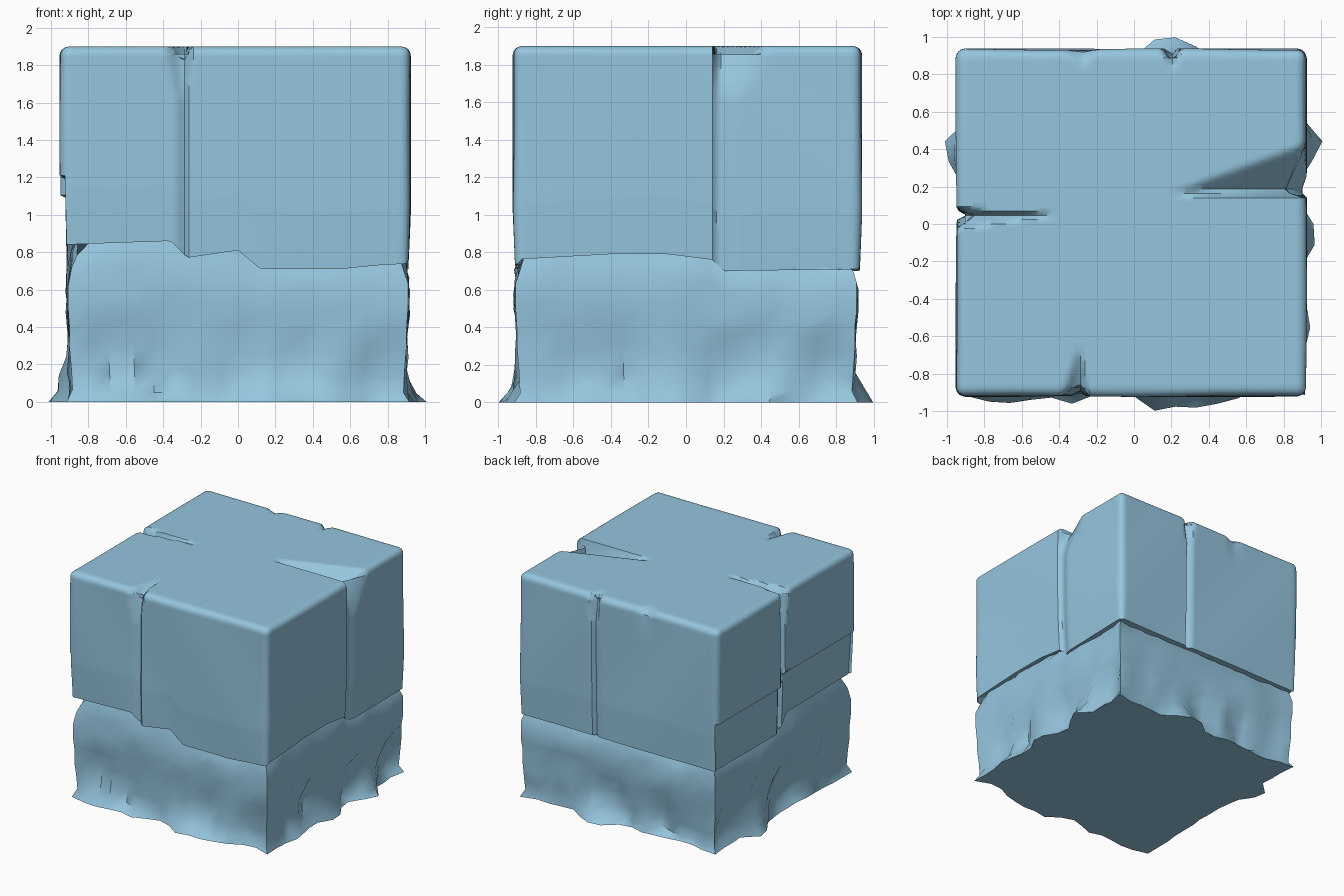
import bpy, bmesh, math, random
from mathutils import Vector

if "Cube" in bpy.data.objects:
    bpy.data.objects.remove(bpy.data.objects["Cube"])

random.seed(11)
mat = bpy.data.materials.new("pale ice blue")
mat.diffuse_color = (0.30, 0.56, 0.73, 1)
mat.use_nodes = True
mat.node_tree.nodes["Principled BSDF"].inputs["Base Color"].default_value = mat.diffuse_color

# outward normals; coordinate along a side is x (front/back) or y (left/right)
NORMAL = {"front": Vector((0, -1, 0)), "right": Vector((1, 0, 0)),
          "back": Vector((0, 1, 0)), "left": Vector((-1, 0, 0))}
# height of the broken ledge between block and base
LEDGE = {
    "front": [(-.93, .84), (-.36, .86), (-.27, .77), (0, .81), (.12, .71), (.55, .71), (.75, .73), (.93, .74)],
    "right": [(-.93, .76), (-.4, .79), (-.1, .79), (.14, .76), (.2, .70), (.93, .71)],
    "back": [(-.93, .70), (.93, .71)],
    "left": [(-.93, .84), (-.04, .84), (.05, .70), (.93, .70)]}
# how far the chips at the foot stick out
TOES = {
    "front": [(-.93, .02), (-.85, .08), (-.6, .08), (-.52, 0), (-.42, .07), (-.3, .06), (-.1, 0), (.13, .11), (.6, .06), (.75, -.02), (.93, .02)],
    "right": [(-.93, .02), (-.6, .05), (-.3, .0), (-.1, .08), (.02, .09), (.15, -.02), (.3, .03), (.47, .12), (.6, 0), (.93, .02)],
    "back": [(-.93, .02), (-.6, -.01), (-.3, .02), (0, 0), (.06, .11), (.32, .11), (.42, -.02), (.93, .02)],
    "left": [(-.93, .02), (-.5, .03), (-.1, -.01), (.2, .02), (.3, .10), (.5, .12), (.6, 0), (.93, .02)]}
# side, centre, left width, right width, side depth, top depth, reach over the top
CRACKS = [("front", -.29, .10, .05, .03, .10, .28), ("right", .17, .025, .26, .03, .24, .72),
          ("back", .2, .05, .06, .04, .08, .12), ("left", .05, .08, .03, .06, .12, .55),
          ("back", -.27, .10, .08, .0, .04, .10)]


def lerp(table, x):
    if x <= table[0][0]:
        return table[0][1]
    for (a, va), (b, vb) in zip(table, table[1:]):
        if x <= b:
            return va + (vb - va) * (x - a) / (b - a)
    return table[-1][1]


def along(side, p):
    return p.x if side in ("front", "back") else p.y


def wedge(t, wl, wr):
    return max(0, 1 + t / wl) if t < 0 else max(0, 1 - t / wr)


def finish(bm, name, angle):
    bmesh.ops.recalc_face_normals(bm, faces=bm.faces)
    me = bpy.data.meshes.new(name)
    bm.to_mesh(me)
    bm.free()
    ob = bpy.data.objects.new(name, me)
    bpy.context.collection.objects.link(ob)
    me.materials.append(mat)
    me.polygons.foreach_set("use_smooth", [True] * len(me.polygons))
    me.set_sharp_from_angle(angle=math.radians(angle))
    return ob


# upper block: rounded cube with cracks running over the sides and top
def upper_block():
    bm = bmesh.new()
    bmesh.ops.create_cube(bm, size=2)
    bmesh.ops.subdivide_edges(bm, edges=bm.edges[:], cuts=79, use_grid_fill=True)
    r, top = .05, 1.9
    for v in bm.verts:
        c = v.co.copy()
        p = Vector((c.x * (.95 if c.x < 0 else .92), c.y * (.92 if c.y < 0 else .935), 0))
        # bottom follows the ledge of the nearest side
        side = max(NORMAL, key=lambda s: c.dot(NORMAL[s]))
        low = lerp(LEDGE[side], along(side, p))
        p.z = low + (top - low) * (c.z + 1) / 2
        q = Vector((min(max(p.x, -.95 + r), .92 - r), min(max(p.y, -.92 + r), .935 - r), min(p.z, top - r)))
        d = p - q
        n = Vector((0, 0, 0))
        if d.length > 1e-6:
            n = d.normalized()
            p = q + n * r
        move = Vector((0, 0, 0))
        # cracks
        for s, cen, wl, wr, ds, dt, reach in CRACKS:
            N = NORMAL[s]
            t = along(s, p) - cen
            edge = .95 if s == "left" else .93
            dist = edge - p.dot(N)
            if dist > 1.3:
                continue
            fade = max(0, 1 - dist / reach)
            if n.z > .3:
                move.z -= dt * fade * wedge(t, max(.02, wl * fade), max(.02, wr * fade)) * n.z
            wn = n.dot(N)
            if wn > .3:
                near = max(0, 1 - (top - p.z) / .3)
                k = .35 + .65 * near
                move -= N * wn * (ds * wedge(t, max(.025, wl * k), max(.025, wr * k))
                                  + .5 * dt * near * near * wedge(t, wl, wr))
        # left side steps back below a horizontal break
        if n.x < -.5 and p.z < (1.1 if p.y > .04 else 1.2):
            move.x += .03
        # slight inward taper towards the ledge and gentle unevenness
        k = max(0, 1 - (p.z - low) / .3)
        flat = Vector((n.x, n.y, 0))
        move -= flat * (.012 * k + .004 * math.sin(5 * p.x + 3 * p.y + 4 * p.z))
        v.co = p + move
    return finish(bm, "upper_block", 40)


# rough base: coarse rings with dents and chips flaring out at the foot
def rough_base():
    bm = bmesh.new()
    steps = 16
    fractions = [0, .07, .2, .36, .52, .68, .84, .95, 1.06]
    reach = [.885, .885, .89, .9, .9, .91, .91, .89, .86]
    walk = []
    for s, sign in (("front", 1), ("right", 1), ("back", -1), ("left", -1)):
        for i in range(steps):
            walk.append((s, sign * (-1 + 2 * i / steps), i == 0))
    rings = [[] for _ in fractions]
    for s, u, corner in walk:
        jitter = 0 if corner else random.uniform(-.02, .02)
        dent = random.choice([0, 0, .02, .05])
        low = lerp(LEDGE[s], u * .93)
        if corner:
            low = .74
        for k, (f, R) in enumerate(zip(fractions, reach)):
            toe = lerp(TOES[s], u * .93) * max(0, 1 - f * (2.2 if s == "left" else 4))
            out = R + toe
            if not corner:
                out += random.uniform(-.018, .012) - (dent if 0 < k < 4 else 0)
            t = u * R + (jitter if 0 < k < 8 else 0)
            N = NORMAL[s]
            T = Vector((1, 0, 0)) if s in ("front", "back") else Vector((0, 1, 0))
            if corner:
                out = R + (.03 if k == 0 else 0)
                t = u * out
            z = f * low + (0 if k in (0, 8) else random.uniform(-.02, .02))
            rings[k].append(bm.verts.new(N * out + T * t + Vector((0, 0, max(z, 0)))))
    count = len(walk)
    for a, b in zip(rings, rings[1:]):
        for i in range(count):
            j = (i + 1) % count
            bm.faces.new((a[i], a[j], b[j], b[i]))
    bm.faces.new(rings[0][::-1])
    bm.faces.new(rings[-1])
    return finish(bm, "rough_base", 50)


upper_block()
rough_base()
